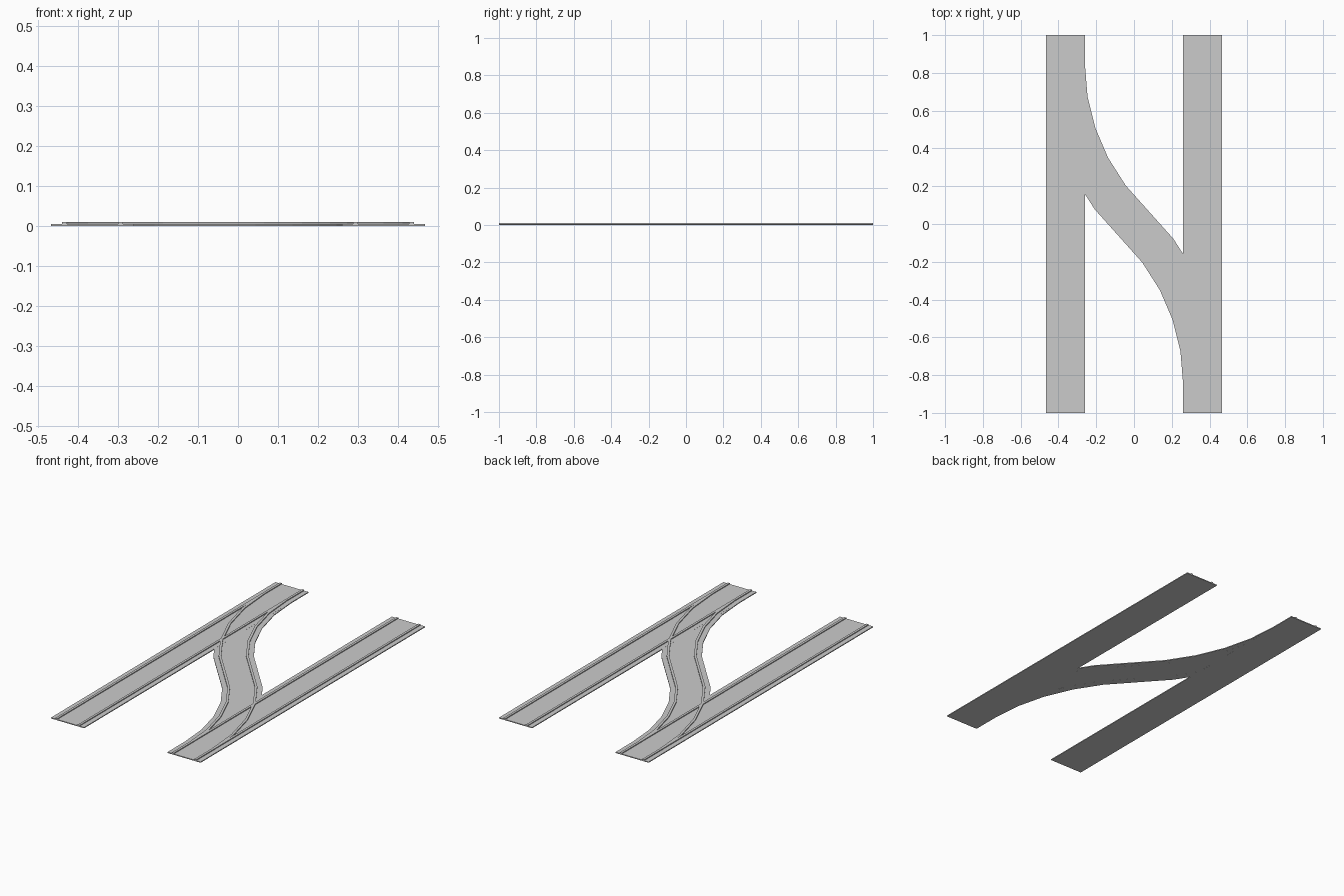
import bpy, bmesh
from math import sin, cos, acos, asin

if "Cube" in bpy.data.objects:
    bpy.data.objects.remove(bpy.data.objects["Cube"])

CX, HALF = 0.3635, 0.1035      # track centre line and half bed width
Y0 = 0.847                     # where the crossover arc starts
RAIL_IN, RAIL_OUT = 0.0635, 0.0765
BED_Z, RAIL_Z = 0.005, 0.01


def sweep(name, path, strips):
    """Sweep rectangles (offset a, offset b, z0, z1) along (x, y, heading) points."""
    bm = bmesh.new()
    for a, b, z0, z1 in strips:
        rings = []
        for x, y, t in path:
            nx, ny = cos(t), sin(t)
            rings.append([bm.verts.new((x + o * nx, y + o * ny, z))
                          for o, z in ((a, z0), (b, z0), (b, z1), (a, z1))])
        for r, s in zip(rings, rings[1:]):
            for i in range(4):
                j = (i + 1) % 4
                bm.faces.new((r[i], r[j], s[j], s[i]))
        bm.faces.new(rings[0])
        bm.faces.new(rings[-1][::-1])
    bmesh.ops.recalc_face_normals(bm, faces=bm.faces)
    me = bpy.data.meshes.new(name)
    bm.to_mesh(me)
    bm.free()
    ob = bpy.data.objects.new(name, me)
    bpy.context.collection.objects.link(ob)
    return ob


def rails(z0):
    return [(RAIL_IN, RAIL_OUT, z0, RAIL_Z), (-RAIL_OUT, -RAIL_IN, z0, RAIL_Z)]


# Two straight tracks
for side, sx in (("left", -1), ("right", 1)):
    line = [(sx * CX, 1, 0), (sx * CX, -1, 0)]
    sweep(side + "_track_bed", line, [(-HALF, HALF, 0, BED_Z)])
    sweep(side + "_track_rails", line, rails(0))

# S-shaped crossover: two mirrored arcs of five segments meeting at the origin
R = (CX * CX + Y0 * Y0) / (2 * CX)
total = asin(Y0 / R)
half = []
for i in range(6):
    t = total * i / 5
    half.append((-CX + R * (1 - cos(t)), Y0 - R * sin(t), t))
curve = half + [(-x, -y, t) for x, y, t in reversed(half[:-1])]
sweep("crossover_bed", curve, [(-HALF, HALF, 0.0002, BED_Z - 0.0002)])
sweep("crossover_rails", curve, rails(0.0001))
